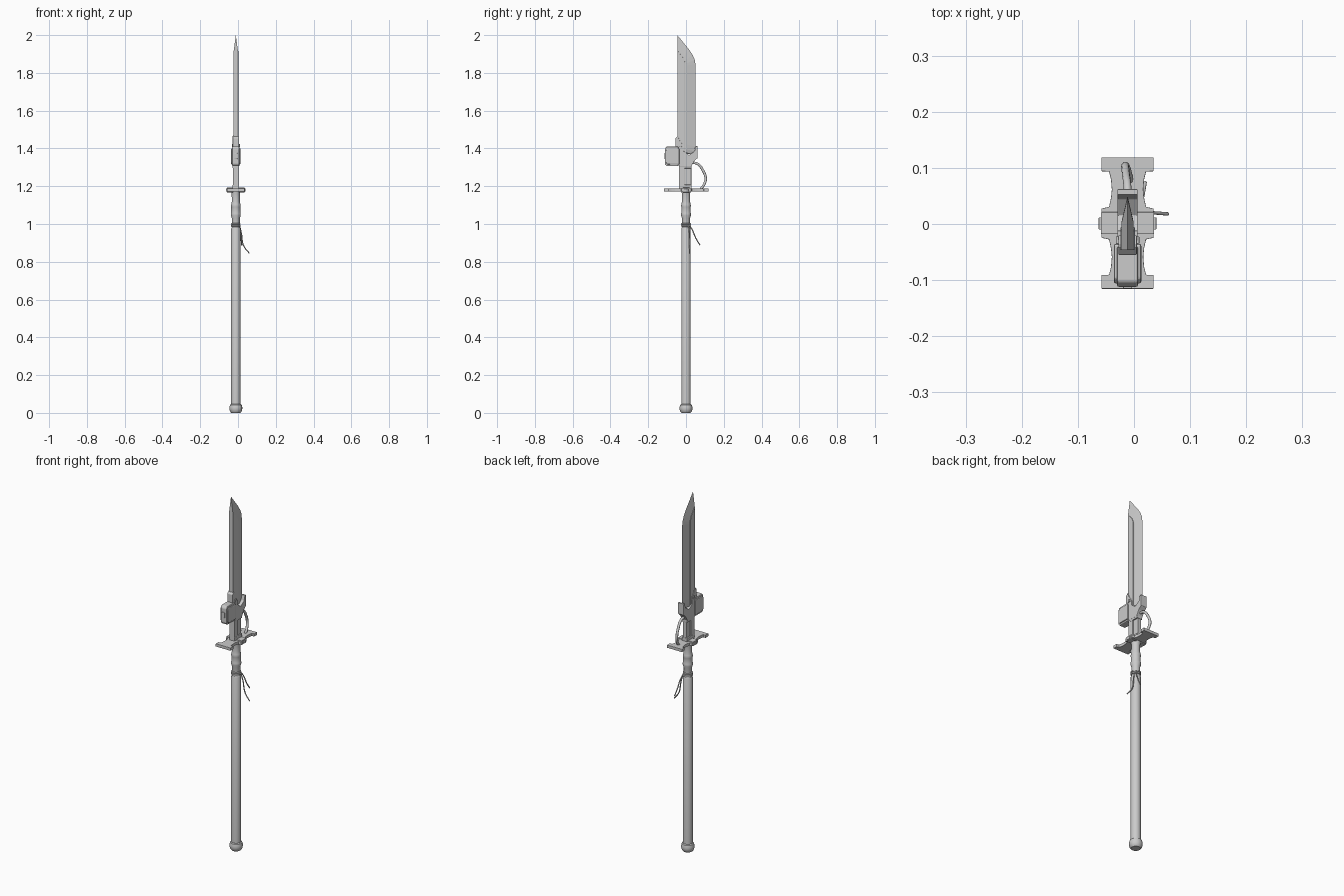
import bpy, bmesh, math
from mathutils import Vector

if "Cube" in bpy.data.objects:
    bpy.data.objects.remove(bpy.data.objects["Cube"])

CX = -0.0115  # weapon axis


def finish(name, bm, bevel=0.0, smooth=False, segs=2):
    bmesh.ops.recalc_face_normals(bm, faces=bm.faces)
    me = bpy.data.meshes.new(name)
    bm.to_mesh(me)
    bm.free()
    ob = bpy.data.objects.new(name, me)
    bpy.context.collection.objects.link(ob)
    if bevel:
        m = ob.modifiers.new("bevel", 'BEVEL')
        m.width, m.segments, m.limit_method = bevel, segs, 'ANGLE'
    if smooth:
        bpy.ops.object.select_all(action='DESELECT')
        ob.select_set(True)
        bpy.context.view_layer.objects.active = ob
        bpy.ops.object.shade_smooth_by_angle(angle=math.radians(35))
    return ob


def lathe(name, profile, n=32):
    """Revolve (radius, z) pairs around the weapon axis and cap both ends."""
    bm = bmesh.new()
    rings = [[bm.verts.new((CX + r * math.cos(2 * math.pi * i / n),
                            r * math.sin(2 * math.pi * i / n), z)) for i in range(n)]
             for r, z in profile]
    for a, b in zip(rings, rings[1:]):
        for i in range(n):
            j = (i + 1) % n
            bm.faces.new((a[i], a[j], b[j], b[i]))
    bm.faces.new(rings[0])
    bm.faces.new(rings[-1])
    return finish(name, bm, smooth=True)


def extrude(name, base, offset, bevel):
    bm = bmesh.new()
    f = bm.faces.new([bm.verts.new(p) for p in base])
    r = bmesh.ops.extrude_face_region(bm, geom=[f])
    bmesh.ops.translate(bm, vec=offset,
                        verts=[v for v in r['geom'] if isinstance(v, bmesh.types.BMVert)])
    return finish(name, bm, bevel)


def side_plate(name, pts, half, bevel=0.0015):
    """Side profile in (y, z), thickened equally about the axis."""
    return extrude(name, [(CX - half, y, z) for y, z in pts], (2 * half, 0, 0), bevel)


def block(name, y0, y1, z0, z1, half, bevel=0.0015):
    return side_plate(name, [(y0, z0), (y1, z0), (y1, z1), (y0, z1)], half, bevel)


def tube(name, pts, radius):
    cu = bpy.data.curves.new(name, 'CURVE')
    cu.dimensions = '3D'
    cu.bevel_depth, cu.bevel_resolution, cu.use_fill_caps = radius, 3, True
    sp = cu.splines.new('BEZIER')
    sp.bezier_points.add(len(pts) - 1)
    for b, p in zip(sp.bezier_points, pts):
        b.co = Vector(p)
        b.handle_left_type = b.handle_right_type = 'AUTO'
    ob = bpy.data.objects.new(name, cu)
    bpy.context.collection.objects.link(ob)
    bpy.ops.object.select_all(action='DESELECT')
    ob.select_set(True)
    bpy.context.view_layer.objects.active = ob
    bpy.ops.object.convert(target='MESH')
    return bpy.context.object


# Pole, pommel and upper grip
lathe("pommel", [(0.024, 0), (0.031, 0.008), (0.034, 0.02), (0.034, 0.03),
                 (0.031, 0.042), (0.026, 0.046)])
lathe("shaft", [(0.025, 0.04), (0.025, 0.975), (0.022, 0.982)])
lathe("upper_grip", [(0.021, 0.975), (0.021, 1.03), (0.026, 1.045), (0.026, 1.055),
                     (0.0245, 1.06), (0.0245, 1.09), (0.026, 1.095), (0.024, 1.105),
                     (0.021, 1.12), (0.022, 1.16), (0.024, 1.172)])
for i, z in enumerate((0.99, 1.0)):
    lathe(f"cord_wrap_{i}", [(0.021, z - 0.005), (0.0255, z - 0.003),
                             (0.0255, z + 0.003), (0.021, z + 0.005)])

# Loose cords hanging from the wrap
tube("cord_long", [(0.008, 0.012, 0.995), (0.018, 0.018, 0.95),
                   (0.03, 0.02, 0.885), (0.06, 0.018, 0.845)], 0.003)
tube("cord_short", [(0.004, 0.018, 0.995), (0.012, 0.035, 0.965),
                    (0.016, 0.052, 0.925), (0.02, 0.074, 0.888)], 0.003)

# Guard: dumbbell plan with concave waists and wide ends
half_plan = [(0.0465, 0.026), (0.033, 0.029), (0.0295, 0.045), (0.028, 0.06),
             (0.0295, 0.078), (0.033, 0.092), (0.0465, 0.0925), (0.0465, 0.117)]
quarter = [(x, y) for x, y in half_plan]
plan = ([(x, y) for x, y in quarter] + [(-x, y) for x, y in reversed(quarter)]
        + [(-x, -y) for x, y in quarter] + [(x, -y) for x, y in reversed(quarter)])
extrude("guard", [(CX + x, y + 0.0015, 1.172) for x, y in plan], (0, 0, 0.016), 0.001)
block("guard_center", -0.018, 0.021, 1.168, 1.192, 0.0475)
block("guard_key", -0.01, 0.012, 1.171, 1.187, 0.0515)

# Lower housing with a recessed side panel
block("housing_core", -0.03, 0.028, 1.185, 1.33, 0.010)
block("housing_front_rail", -0.037, -0.006, 1.185, 1.34, 0.016)
block("housing_collar_low", -0.037, 0.030, 1.187, 1.208, 0.017)
block("housing_collar_high", -0.037, 0.030, 1.295, 1.31, 0.017)

# Upper housing that clasps the blade root
side_plate("housing_upper", [(-0.037, 1.305), (0.028, 1.305), (0.045, 1.335), (0.062, 1.35),
                             (0.062, 1.412), (0.052, 1.412), (0.045, 1.385), (0.015, 1.365),
                             (-0.012, 1.385), (-0.012, 1.41), (-0.037, 1.41)], 0.018)
side_plate("spine_bracket", [(-0.055, 1.395), (-0.02, 1.395), (-0.02, 1.425),
                             (-0.036, 1.445), (-0.042, 1.468), (-0.055, 1.455)], 0.0165)
block("bracket_pin", -0.035, -0.022, 1.408, 1.424, 0.021)

# Box on the front of the housing
side_plate("front_box", [(-0.112, 1.318), (-0.103, 1.306), (-0.04, 1.306), (-0.04, 1.41),
                         (-0.103, 1.41), (-0.112, 1.398)], 0.019, 0.004)
side_plate("front_box_cover", [(-0.106, 1.325), (-0.098, 1.315), (-0.035, 1.315), (-0.035, 1.4),
                               (-0.098, 1.4), (-0.106, 1.39)], 0.0245, 0.004)
block("front_box_latch", -0.115, -0.105, 1.345, 1.375, 0.008)

# Hose looping from the housing down to the guard
tube("hose", [(CX, 0.035, 1.325), (CX, 0.062, 1.318), (CX - 0.003, 0.09, 1.283),
              (CX - 0.004, 0.104, 1.24), (CX, 0.095, 1.208), (CX + 0.003, 0.078, 1.185)], 0.007)

# Blade: flat cheeks, with bevels from the ridge line to the cutting edge
edge = [(0.004, 1.37), (0.028, 1.372), (0.043, 1.385), (0.05, 1.41), (0.05, 1.845),
        (0.047, 1.868), (0.036, 1.893), (0.015, 1.925), (-0.046, 2.0)]
ridge = [(0.0, 1.375), (0.002, 1.38), (0.004, 1.395), (0.005, 1.42), (0.005, 1.84),
         (0.003, 1.852), (-0.004, 1.868), (-0.015, 1.883), (-0.046, 1.921)]
bm = bmesh.new()
ev = [bm.verts.new((CX, y, z)) for y, z in edge]
sides = []
for s in (-1, 1):
    rv = [bm.verts.new((CX + s * 0.0105, y, z)) for y, z in ridge]
    foot = bm.verts.new((CX + s * 0.0105, -0.046, 1.375))
    for i in range(len(ev) - 1):
        bm.faces.new((rv[i], rv[i + 1], ev[i + 1], ev[i]))
    bm.faces.new(rv + [foot])
    sides.append((rv, foot))
(ra, fa), (rb, fb) = sides
bm.faces.new((fa, fb, rb[-1], ev[-1], ra[-1]))
bm.faces.new((fa, ra[0], ev[0], rb[0], fb))
finish("blade", bm)
side_plate("blade_spine", [(-0.046, 1.38), (-0.006, 1.38), (-0.006, 1.858),
                           (-0.014, 1.879), (-0.046, 1.918)], 0.013, 0.001)
